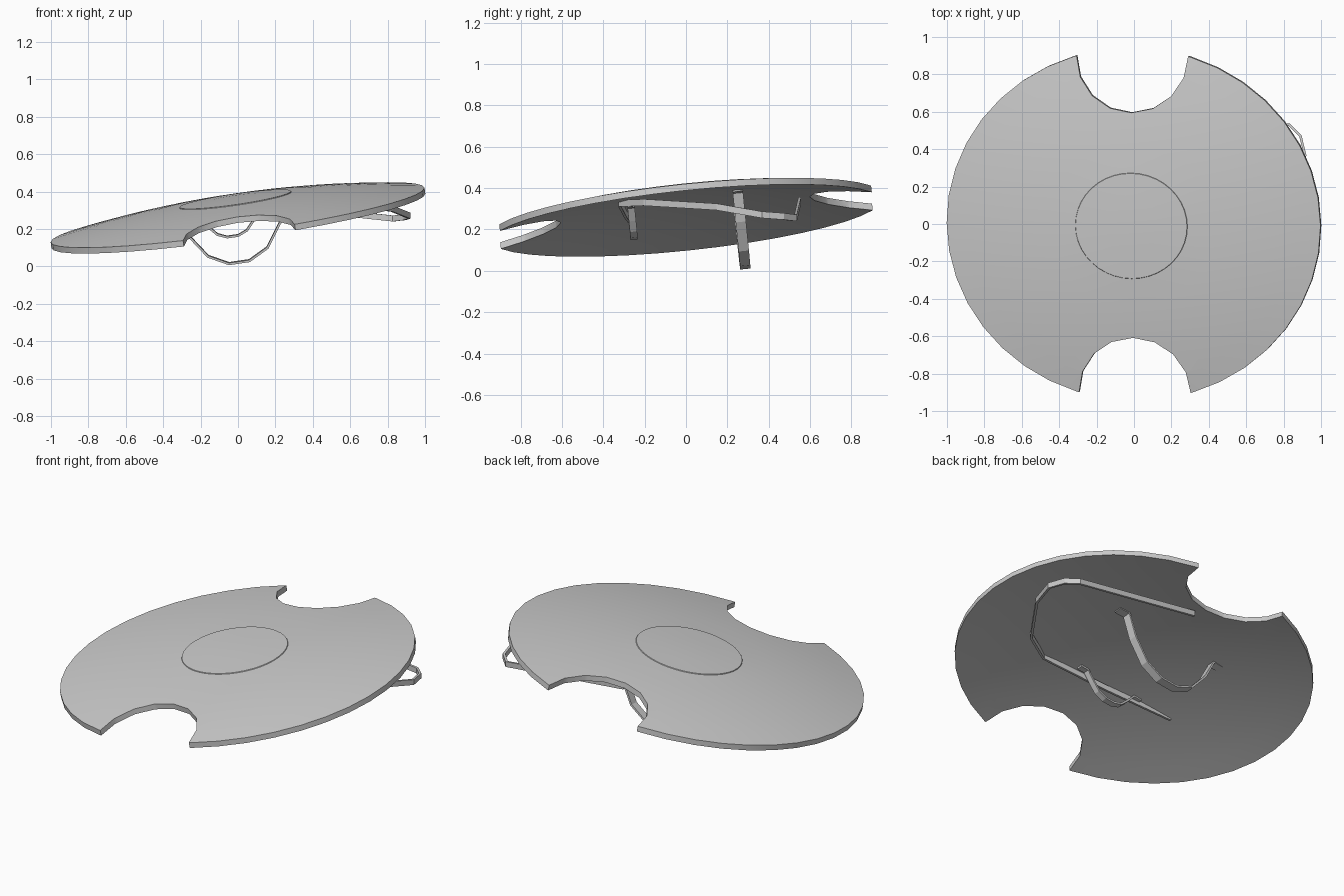
import bpy, bmesh, math
from mathutils import Vector, Matrix

if "Cube" in bpy.data.objects:
    bpy.data.objects.remove(bpy.data.objects["Cube"])

A, B, C = 0.146, 0.105, 0.259            # slopes and centre height of the tilted shield
normal = Vector((-A, -B, 1)).normalized()
TILT = Matrix.Translation((0, 0, C)) @ normal.to_track_quat('Z', 'Y').to_matrix().to_4x4()
TILT = Matrix.Translation((0, 0, C)) @ Vector((0, 0, 1)).rotation_difference(normal).to_matrix().to_4x4()


def make_object(name, bm, matrix=None):
    bmesh.ops.recalc_face_normals(bm, faces=bm.faces[:])
    mesh = bpy.data.meshes.new(name)
    bm.to_mesh(mesh)
    bm.free()
    ob = bpy.data.objects.new(name, mesh)
    bpy.context.collection.objects.link(ob)
    if matrix:
        ob.matrix_world = matrix
    return ob


def lathe(name, profile, n, rx, ry):
    """Closed solid turned from (radius, height) points; first and last lie on the axis."""
    bm = bmesh.new()
    first = bm.verts.new((0, 0, profile[0][1]))
    last = bm.verts.new((0, 0, profile[-1][1]))
    rings = [[bm.verts.new((r * rx * math.cos(2 * math.pi * i / n),
                            r * ry * math.sin(2 * math.pi * i / n), z)) for i in range(n)]
             for r, z in profile[1:-1]]
    for i in range(n):
        j = (i + 1) % n
        bm.faces.new((first, rings[0][i], rings[0][j]))
        bm.faces.new((last, rings[-1][j], rings[-1][i]))
        for a, b in zip(rings, rings[1:]):
            bm.faces.new((a[i], b[i], b[j], a[j]))
    return make_object(name, bm, TILT)


def ribbon(name, path, across, width, thick, matrix=None):
    """Flat band swept along a path, its width along the given direction."""
    bm = bmesh.new()
    pts = [Vector(p) for p in path]
    w = Vector(across).normalized()
    rings = []
    for i, p in enumerate(pts):
        t = Vector()
        if i > 0:
            t += (p - pts[i - 1]).normalized()
        if i < len(pts) - 1:
            t += (pts[i + 1] - p).normalized()
        out = t.cross(w).normalized()
        rings.append([bm.verts.new(p + w * width / 2 * a + out * thick / 2 * b)
                      for a, b in ((-1, -1), (1, -1), (1, 1), (-1, 1))])
    for a, b in zip(rings, rings[1:]):
        for k in range(4):
            bm.faces.new((a[k], a[(k + 1) % 4], b[(k + 1) % 4], b[k]))
    bm.faces.new(rings[0])
    bm.faces.new(rings[-1])
    return make_object(name, bm, matrix)


# Domed shield plate with a faintly raised round centre
def dome(r):
    return 0.09 * (1 - r * r)


radii = [0.15, 0.3, 0.45, 0.6, 0.75, 0.88, 1.0]
top = [(0, dome(0) + 0.02)]
for r in radii:
    if r == 0.3:
        top.append((0.298, dome(r) + 0.02))
    top.append((r, dome(r) + (0.02 if r < 0.3 else 0.016)))
under = [(r, dome(r) - 0.016) for r in reversed([0] + radii)]
shield = lathe("shield_plate", top + under, 40, 1.01, 0.948)

# Round notches cut from the two opposite edges
for side in (-1, 1):
    bm = bmesh.new()
    bmesh.ops.create_cone(bm, cap_ends=True, segments=16, radius1=0.302, radius2=0.302, depth=1,
                          matrix=Matrix.Translation((0, side * 0.907, 0)))
    cutter = make_object("notch_cutter", bm, TILT)
    cutter.hide_render = True
    bpy.context.view_layer.update()
    mod = shield.modifiers.new("notch", 'BOOLEAN')
    mod.operation = 'DIFFERENCE'
    mod.solver = 'EXACT'
    mod.object = cutter
    bpy.context.view_layer.objects.active = shield
    bpy.ops.object.modifier_apply(modifier=mod.name)
    bpy.data.objects.remove(cutter)
bpy.ops.object.select_all(action='DESELECT')
shield.select_set(True)
bpy.context.view_layer.objects.active = shield
bpy.ops.object.shade_smooth_by_angle(angle=math.radians(30))


# Two grip loops under the shield, each with flat end tabs
def grip(name, cx, y, half, width):
    path = [(cx - x, y, z) for x, z in half] + [(cx + x, y, z) for x, z in reversed(half)]
    ribbon(name, path, (0, 1, 0), width, 0.012, TILT)


grip("large_grip", -0.03, 0.26,
     [(0.37, 0.056), (0.305, 0.056), (0.25, -0.08), (0.16, -0.208), (0.055, -0.263)], 0.05)
grip("small_grip", -0.04, -0.26,
     [(0.215, 0.058), (0.165, 0.058), (0.12, 0.0), (0.08, -0.045), (0.03, -0.066)], 0.035)

# Long carrying strap hanging loose and looping past the edge
loose = [(0.03, 0.55, 0.02), (0.83, 0.53, -0.18), (0.89, 0.47, -0.175), (0.915, 0.367, -0.16),
         (0.82, 0.15, -0.085), (0.568, -0.2, 0.01), (0.38, -0.32, 0.045),
         (-0.03, -0.29, 0.045), (-0.47, -0.25, 0.056)]
ribbon("carrying_strap", [(x, y, C + A * x + B * y + o) for x, y, o in loose],
       (0, 0, 1), 0.032, 0.014)
